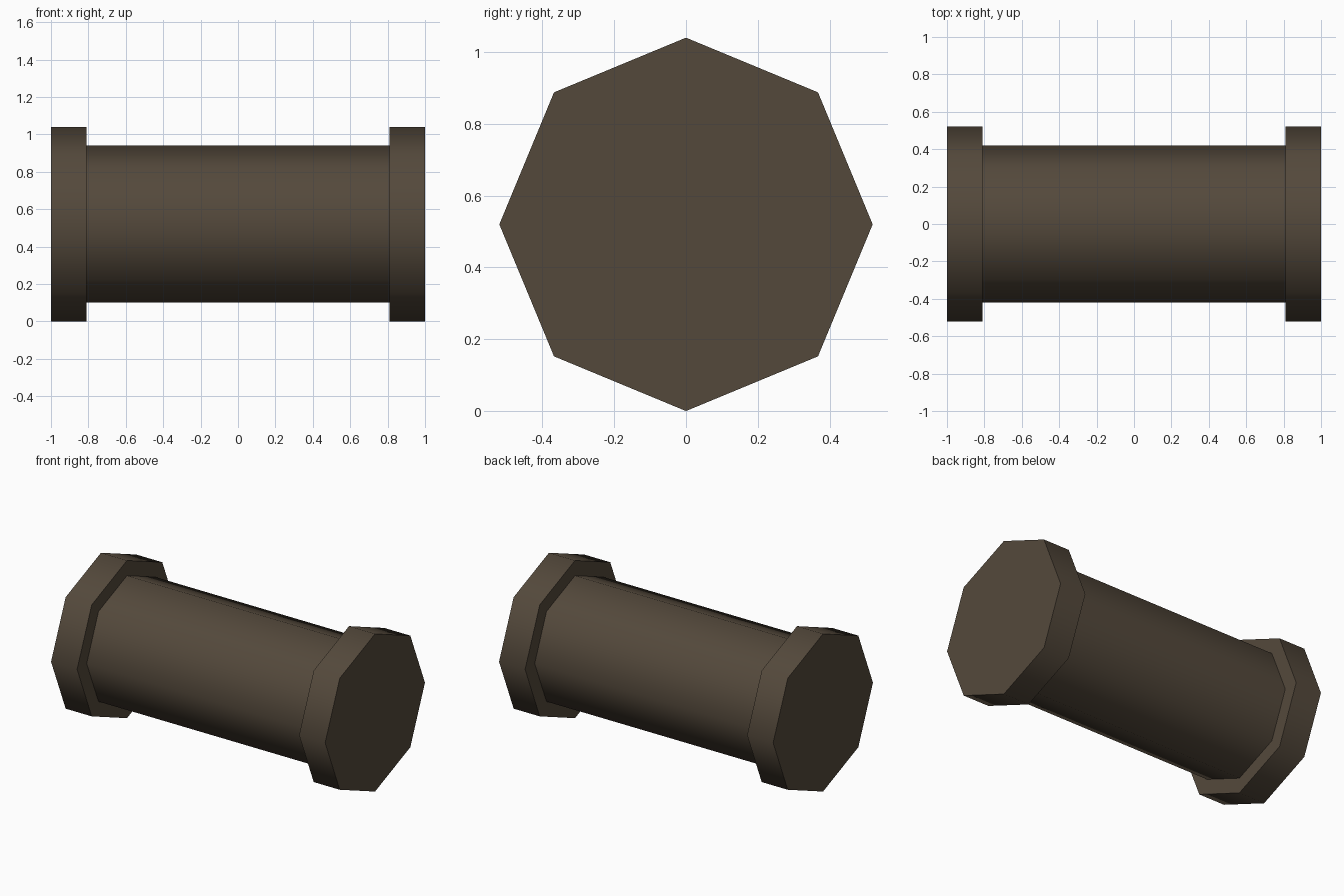
import bpy
import math

if "Cube" in bpy.data.objects:
    bpy.data.objects.remove(bpy.data.objects["Cube"])

SIDES = 8
CENTRE_Z = 0.52

brown = bpy.data.materials.new("dark brown")
brown.diffuse_color = (0.088, 0.066, 0.044, 1)
brown.use_nodes = True
brown.node_tree.nodes["Principled BSDF"].inputs["Base Color"].default_value = brown.diffuse_color


def octagonal_bar(name, radius, x0, x1, caps='NGON'):
    """Eight-sided bar along x with a corner pointing straight up."""
    bpy.ops.mesh.primitive_cylinder_add(
        vertices=SIDES, radius=radius, depth=x1 - x0, end_fill_type=caps,
        location=((x0 + x1) / 2, 0, CENTRE_Z), rotation=(0, math.pi / 2, 0))
    bar = bpy.context.object
    bar.name = name
    bar.data.materials.append(brown)
    # smooth around the bar, sharp at the rims
    bpy.ops.object.shade_smooth_by_angle(angle=math.radians(60))
    return bar


# central shaft, open where it meets the end collars
octagonal_bar("shaft", 0.42, -0.81, 0.81, caps='NOTHING')

# wider collars at both ends
octagonal_bar("left_collar", 0.52, -1.0, -0.81)
octagonal_bar("right_collar", 0.52, 0.81, 1.0)
